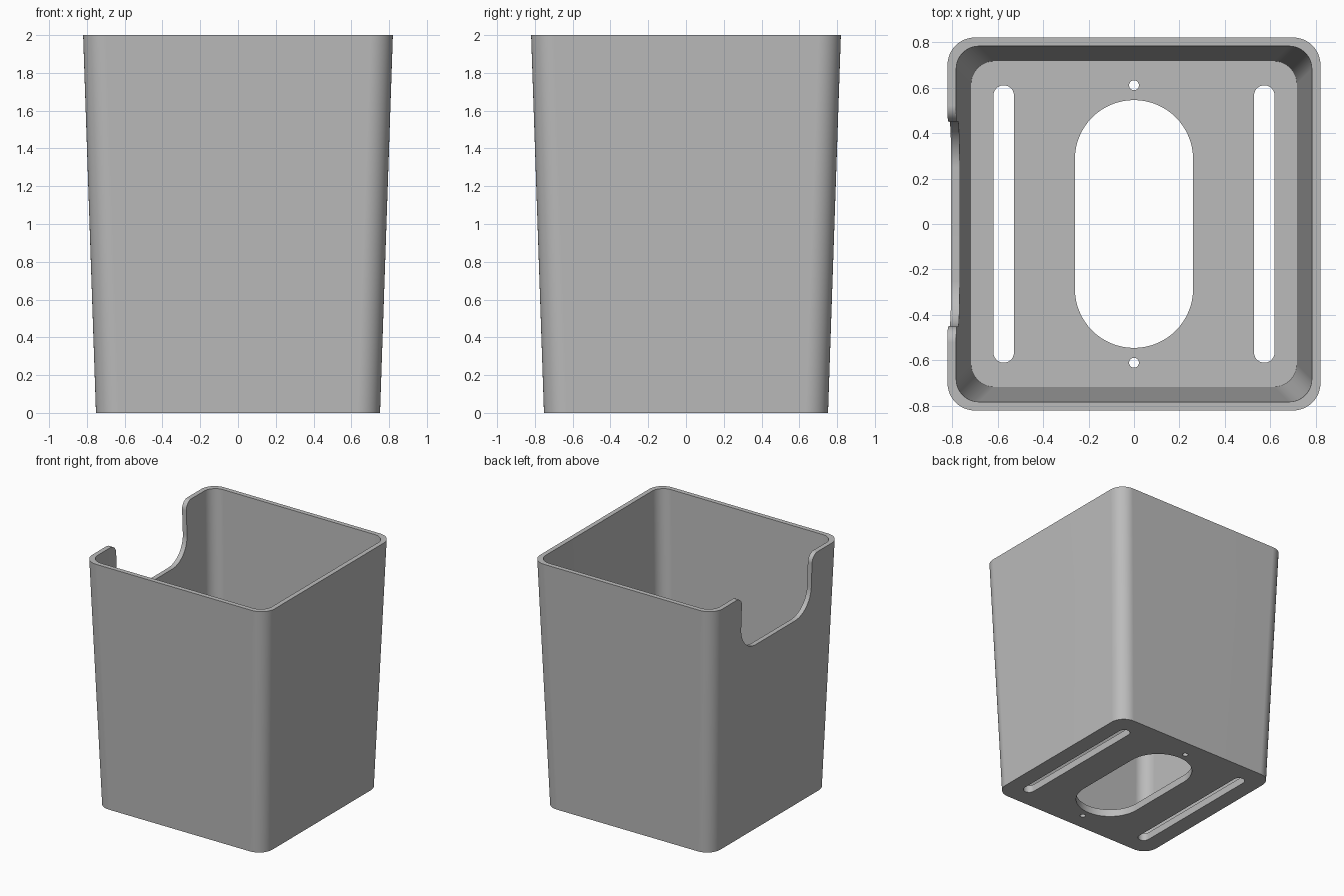
import bpy, bmesh
from math import sin, cos, radians

HEIGHT, FLOOR = 2.0, 0.06
STEPS = 12

cube = bpy.data.objects.get("Cube")
if cube:
    bpy.data.objects.remove(cube, do_unlink=True)

grey = bpy.data.materials.new("light grey plastic")
grey.use_nodes = True
colour = (0.5, 0.5, 0.5, 1)
grey.diffuse_color = colour
grey.node_tree.nodes["Principled BSDF"].inputs["Base Color"].default_value = colour


def arc(cx, cy, r, start, end, steps=STEPS):
    """Points along a circular arc, angles in degrees."""
    angles = [radians(start + (end - start) * i / steps) for i in range(steps + 1)]
    return [(cx + r * cos(a), cy + r * sin(a)) for a in angles]


def rounded_square(half, r):
    c = half - r
    points = []
    for i, (sx, sy) in enumerate([(1, 1), (-1, 1), (-1, -1), (1, -1)]):
        points += arc(sx * c, sy * c, r, 90 * i, 90 * i + 90)
    return points


def slot(x, half_length, r):
    c = half_length - r
    return arc(x, c, r, 0, 180, 32) + arc(x, -c, r, 180, 360, 32)


def loft(name, lower, upper):
    """Closed solid between two matching rings of 3D points."""
    bm = bmesh.new()
    a = [bm.verts.new(p) for p in lower]
    b = [bm.verts.new(p) for p in upper]
    n = len(a)
    bm.faces.new(a[::-1])
    bm.faces.new(b)
    for i in range(n):
        j = (i + 1) % n
        bm.faces.new((a[i], a[j], b[j], b[i]))
    bmesh.ops.recalc_face_normals(bm, faces=bm.faces)
    mesh = bpy.data.meshes.new(name)
    bm.to_mesh(mesh)
    bm.free()
    mesh.materials.append(grey)
    obj = bpy.data.objects.new(name, mesh)
    bpy.context.collection.objects.link(obj)
    return obj


def at_z(points, z):
    return [(x, y, z) for x, y in points]


def outer_half(z):
    return 0.752 + 0.034 * z


def tapered_box(name, z0, z1, inset, r):
    return loft(name, at_z(rounded_square(outer_half(z0) - inset, r), z0),
                at_z(rounded_square(outer_half(z1) - inset, r), z1))


# Tapered bin body and its cavity
body = tapered_box("bin_body", 0, HEIGHT, 0, 0.12)
cutters = [tapered_box("cavity_cutter", FLOOR, HEIGHT + 0.2, 0.038, 0.1)]

# Floor openings: central opening, two side slots, two screw holes
openings = {
    "central_opening": slot(0, 0.545, 0.26),
    "left_slot": slot(0.573, 0.61, 0.045),
    "right_slot": slot(-0.573, 0.61, 0.045),
    "front_hole": arc(0, -0.61, 0.022, 0, 337.5, 15),
    "back_hole": arc(0, 0.61, 0.022, 0, 337.5, 15),
}
for name, outline in openings.items():
    if "hole" not in name:
        outline = outline[:]
    cutters.append(loft(name + "_cutter", at_z(outline, -0.1), at_z(outline, 0.2)))

# Rounded notch in the rim of the right wall
wall, base, lip, fillet = 0.45, 1.535, 0.07, 0.2
half = [(wall + lip, HEIGHT + 0.1)]
half += arc(wall + lip, HEIGHT - lip, lip, 90, 180)
half += arc(wall - fillet, base + fillet, fillet, 0, -90)
notch = half + [(-y, z) for y, z in reversed(half)]
cutters.append(loft("notch_cutter", [(-1, y, z) for y, z in notch],
                    [(-0.6, y, z) for y, z in notch]))

# Cut everything from the body, then drop the cutters
bpy.ops.object.select_all(action="DESELECT")
bpy.context.view_layer.objects.active = body
body.select_set(True)
for cutter in cutters:
    cutter.hide_render = True
    mod = body.modifiers.new("cut", "BOOLEAN")
    mod.operation = "DIFFERENCE"
    mod.solver = "EXACT"
    mod.object = cutter
    bpy.ops.object.modifier_apply(modifier=mod.name)
    bpy.data.objects.remove(cutter, do_unlink=True)

# Smooth corners with flat walls
bpy.ops.object.shade_smooth_by_angle(angle=radians(30))
weighted = body.modifiers.new("flat walls", "WEIGHTED_NORMAL")
weighted.keep_sharp = True
